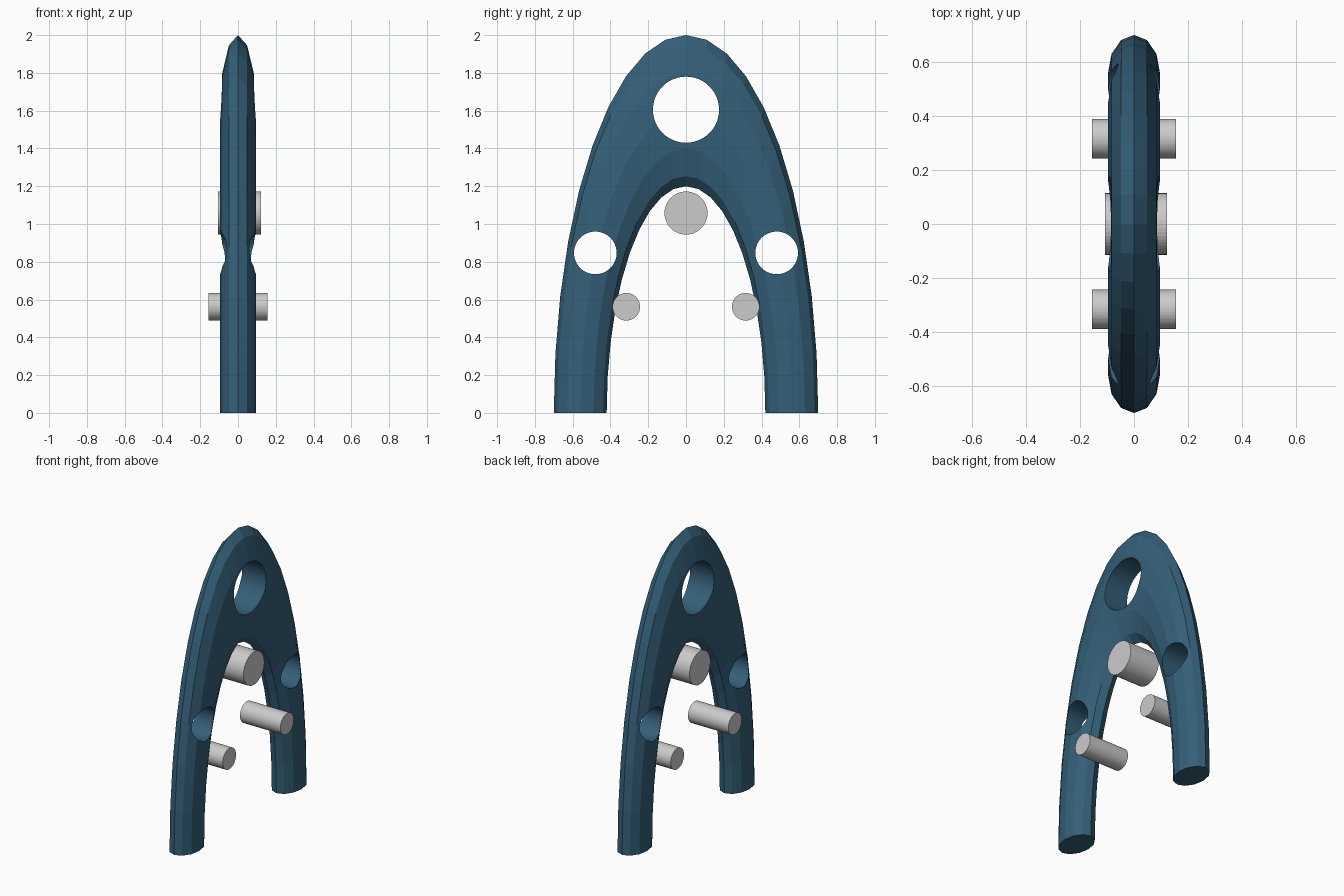
import bpy, bmesh
from math import sin, cos, pi

if "Cube" in bpy.data.objects:
    bpy.data.objects.remove(bpy.data.objects["Cube"])


def cylinder(name, y, z, r, x0, x1, sides=48):
    bpy.ops.mesh.primitive_cylinder_add(vertices=sides, radius=r, depth=x1 - x0,
                                        location=((x0 + x1) / 2, y, z),
                                        rotation=(0, pi / 2, 0))
    ob = bpy.context.object
    ob.name = name
    return ob


# Arch: 12-sided oval section swept between an outer and an inner half ellipse
STEPS, SIDES = 20, 12
bm = bmesh.new()
rings = []
for i in range(STEPS + 1):
    t = pi * i / STEPS
    ring = []
    for k in range(SIDES):
        a = 2 * pi * k / SIDES
        y = (0.56 + 0.14 * cos(a)) * cos(t)
        z = (1.60 + 0.40 * cos(a)) * sin(t)
        ring.append(bm.verts.new((0.096 * sin(a), y, z)))
    rings.append(ring)
for r0, r1 in zip(rings, rings[1:]):
    for k in range(SIDES):
        j = (k + 1) % SIDES
        bm.faces.new((r0[k], r0[j], r1[j], r1[k]))
bm.faces.new(rings[0])
bm.faces.new(rings[-1])
bmesh.ops.recalc_face_normals(bm, faces=bm.faces[:])
mesh = bpy.data.meshes.new("arch")
bm.to_mesh(mesh)
bm.free()
arch = bpy.data.objects.new("arch", mesh)
bpy.context.collection.objects.link(arch)

blue = bpy.data.materials.new("dark_blue")
blue.diffuse_color = (0.035, 0.115, 0.19, 1)
blue.use_nodes = True
blue.node_tree.nodes["Principled BSDF"].inputs["Base Color"].default_value = blue.diffuse_color
mesh.materials.append(blue)

# Round holes through the arch: one at the crown, one in each leg
for y, z, r in ((0, 1.605, 0.175), (-0.48, 0.847, 0.113), (0.48, 0.847, 0.113)):
    cutter = cylinder("hole_cutter", y, z, r, -0.3, 0.3)
    cutter.data.materials.append(blue)
    cutter.hide_render = True
    mod = arch.modifiers.new("hole", 'BOOLEAN')
    mod.operation = 'DIFFERENCE'
    mod.solver = 'EXACT'
    mod.object = cutter
    bpy.context.view_layer.objects.active = arch
    bpy.ops.object.modifier_apply(modifier=mod.name)
    bpy.data.objects.remove(cutter, do_unlink=True)

# Grey pins under the arch
cylinder("centre_pin", 0, 1.058, 0.114, -0.107, 0.122)
for side, name in ((-1, "front_pin"), (1, "back_pin")):
    cylinder(name, side * 0.316, 0.562, 0.073, -0.155, 0.155)
